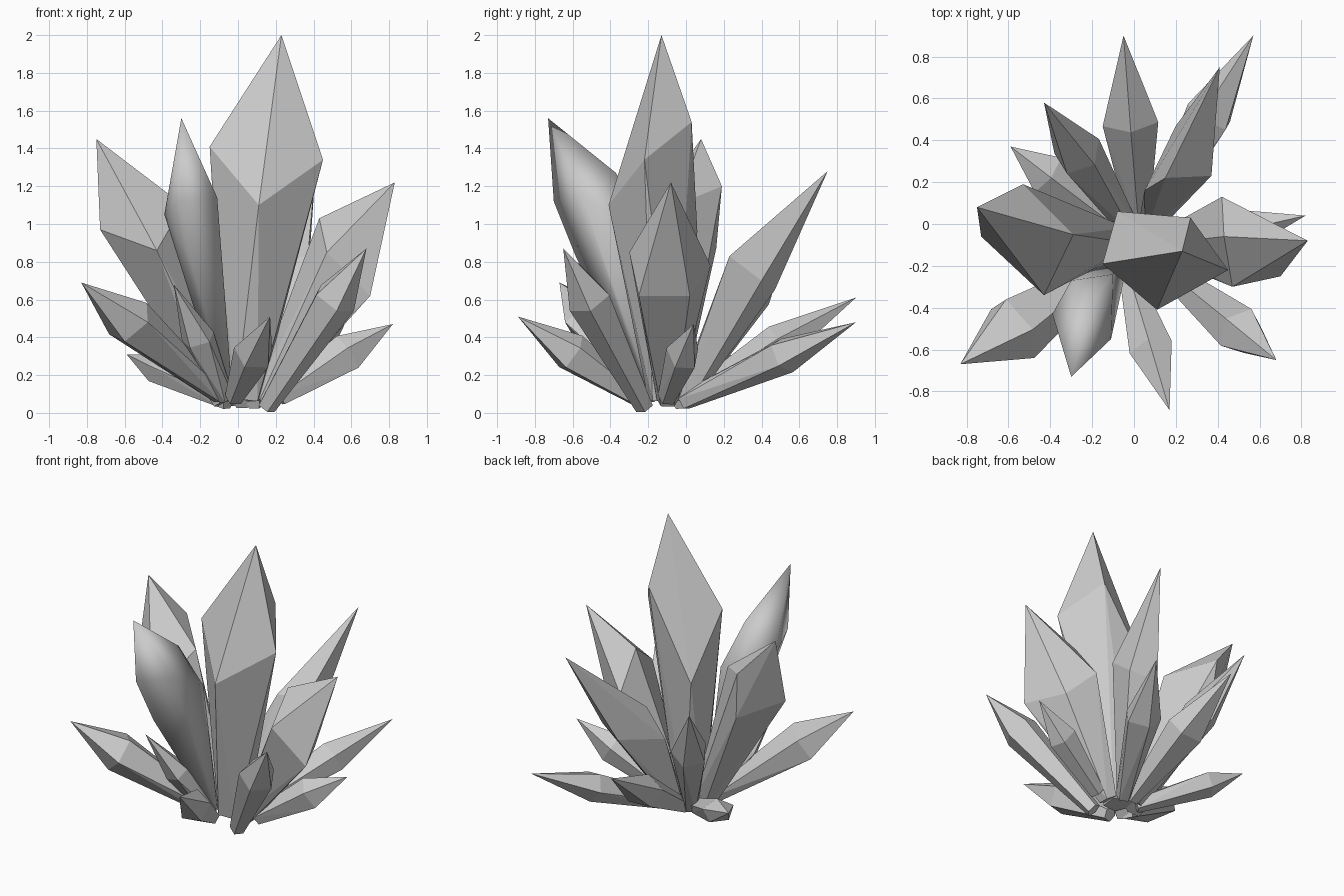
import bpy, bmesh, math
from mathutils import Vector

if "Cube" in bpy.data.objects:
    bpy.data.objects.remove(bpy.data.objects["Cube"])

ROOT = Vector((0.03, -0.10, 0.06))   # where all crystals meet


def ring(center, axis, w, t, sides, twist):
    """Polygon across an axis: w is the sideways radius, t the other one."""
    u = Vector((0, 0, 1)).cross(axis).normalized()
    v = axis.cross(u).normalized()
    pts = []
    for i in range(sides):
        a = math.tau * i / sides + twist
        pts.append(center + u * w * math.cos(a) + v * t * math.sin(a))
    return pts


def crystal(name, tip, shoulder, base_r=0.05, smooth=False, foot=None):
    """Faceted shard: small foot, wide shoulder, sharp tip."""
    tip = Vector(tip)
    out = Vector((tip.x - ROOT.x, tip.y - ROOT.y, 0))
    foot = Vector(foot) if foot else ROOT + out.normalized() * min(0.1, out.length * 0.3)
    axis = (tip - foot).normalized()
    if isinstance(shoulder[0], (int, float)):
        f, w, t, twist = shoulder
        shoulder = ring(foot.lerp(tip, f), axis, w, t, 5, twist)
    pts = ring(foot, axis, base_r, base_r, 5, 0.3) + [Vector(p) for p in shoulder] + [tip]
    bm = bmesh.new()
    for p in pts:
        bm.verts.new((p[0], p[1], max(p[2], 0)))
    bmesh.ops.convex_hull(bm, input=bm.verts[:])
    loose = [v for v in bm.verts if not v.link_faces]
    bmesh.ops.delete(bm, geom=loose, context='VERTS')
    bmesh.ops.recalc_face_normals(bm, faces=bm.faces[:])
    for face in bm.faces:
        face.smooth = smooth
    me = bpy.data.meshes.new(name)
    bm.to_mesh(me)
    bm.free()
    bpy.context.collection.objects.link(bpy.data.objects.new(name, me))


# Large crystals with irregular shoulders
crystal("main_crystal", (0.23, -0.13, 2.0),
        [(-0.15, -0.19, 1.41), (0.11, -0.41, 1.10), (0.45, -0.22, 1.34),
         (0.27, 0.03, 1.54), (-0.08, 0.06, 0.96)], 0.10, foot=(0.03, -0.11, 0.07))
crystal("left_crystal", (-0.75, 0.08, 1.45),
        [(-0.73, -0.06, 0.97), (-0.43, -0.34, 0.86), (-0.29, -0.05, 1.10),
         (-0.53, 0.19, 1.20), (-0.50, 0.16, 0.87)], 0.07)
crystal("front_rounded_crystal", (-0.30, -0.73, 1.56),
        [(-0.39, -0.43, 1.05), (-0.30, -0.70, 1.12), (-0.11, -0.55, 1.14),
         (-0.20, -0.37, 1.27), (-0.10, -0.24, 0.97), (-0.30, -0.27, 1.05),
         (-0.25, -0.58, 0.82), (-0.07, -0.28, 0.48)], 0.03, True,
        (-0.06, -0.18, 0.10))
crystal("right_crystal", (0.83, -0.08, 1.22),
        [(0.43, -0.06, 1.03), (0.42, 0.13, 0.78), (0.70, -0.25, 0.62),
         (0.47, -0.30, 0.85), (0.58, 0.02, 0.62)], 0.06)
crystal("back_right_crystal", (0.41, 0.75, 1.28),
        [(0.37, 0.23, 0.83), (0.20, 0.47, 0.65), (0.05, 0.16, 0.58),
         (0.37, 0.40, 0.70), (0.15, 0.22, 0.80)])

# Small crystals: tip, (shoulder position, width, thickness, twist), foot
small = {
    "front_right_shard": ((0.68, -0.65, 0.87), (0.68, 0.12, 0.12, 0.3), (0.15, -0.22, 0.03)),
    "front_left_shard": ((-0.83, -0.67, 0.69), (0.65, 0.17, 0.13, 0.0), (-0.09, -0.18, 0.09)),
    "front_inner_shard": ((-0.34, -0.54, 0.68), (0.52, 0.10, 0.08, 0.9), (-0.07, -0.20, 0.08)),
    "front_shard": ((0.17, -0.89, 0.51), (0.55, 0.11, 0.11, 0.3), (-0.02, -0.26, 0.08)),
    "right_shard": ((0.82, 0.04, 0.47), (0.60, 0.09, 0.11, 0.3), (0.22, -0.10, 0.08)),
    "far_back_right_shard": ((0.57, 0.90, 0.48), (0.58, 0.12, 0.10, 0.0), None),
    "back_shard": ((-0.05, 0.90, 0.61), (0.55, 0.14, 0.11, 0.3), None),
    "back_left_shard": ((-0.43, 0.58, 1.03), (0.60, 0.12, 0.12, 0.6), None),
    "low_left_shard": ((-0.59, 0.37, 0.31), (0.68, 0.11, 0.08, 0.3), None),
}
for name, (tip, shoulder, foot) in small.items():
    crystal(name, tip, shoulder, foot=foot)
